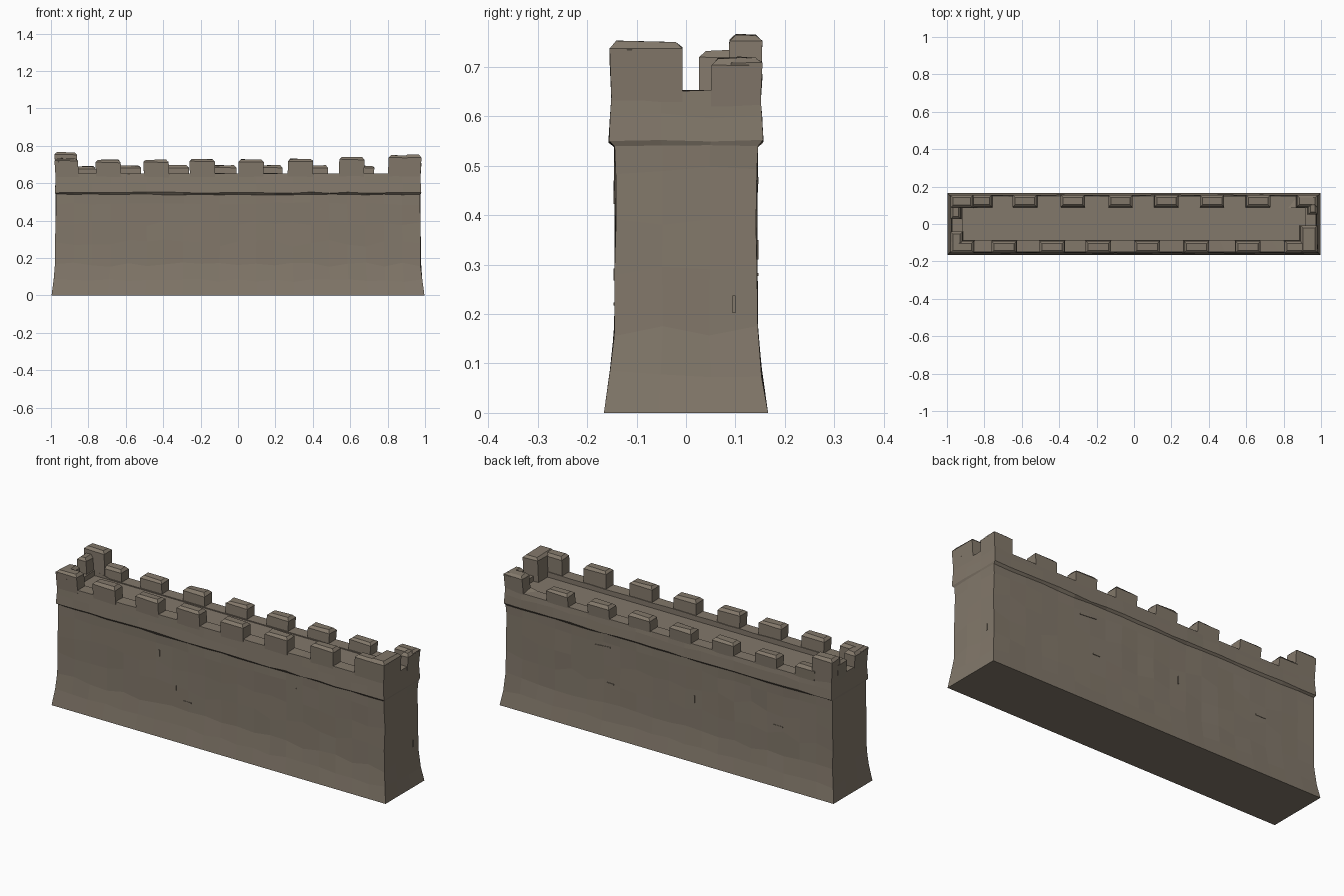
import bpy, bmesh, math, random
from mathutils import Vector, Matrix

if "Cube" in bpy.data.objects:
    bpy.data.objects.remove(bpy.data.objects["Cube"])

random.seed(4)
stone = bpy.data.materials.new("weathered_stone")
stone.diffuse_color = (0.225, 0.188, 0.145, 1)
stone.use_nodes = True
stone.node_tree.nodes["Principled BSDF"].inputs["Base Color"].default_value = stone.diffuse_color


def finish(name, bm):
    bmesh.ops.recalc_face_normals(bm, faces=bm.faces)
    mesh = bpy.data.meshes.new(name)
    bm.to_mesh(mesh)
    bm.free()
    mesh.materials.append(stone)
    obj = bpy.data.objects.new(name, mesh)
    bpy.context.collection.objects.link(obj)
    return obj


# Perimeter of the wall in unit coordinates, counter-clockwise from front left
NX, NY = 20, 3
outline = [(-1 + 2 * i / NX, -1) for i in range(NX)]
outline += [(1, -1 + 2 * i / NY) for i in range(NY)]
outline += [(1 - 2 * i / NX, 1) for i in range(NX)]
outline += [(-1, 1 - 2 * i / NY) for i in range(NY)]

# Wall: flared foot, worn faces, overhanging ledge, parapet lip, sunken walkway
# columns: height, half length, half depth, roughness in plan, roughness in height
levels = [
    (0.000, 0.997, 0.166, 0.000, 0.000),
    (0.080, 0.985, 0.153, 0.001, 0.008),
    (0.165, 0.977, 0.144, 0.002, 0.012),
    (0.280, 0.976, 0.143, 0.002, 0.020),
    (0.390, 0.975, 0.143, 0.002, 0.020),
    (0.490, 0.974, 0.144, 0.002, 0.008),
    (0.540, 0.975, 0.145, 0.001, 0.003),
    (0.550, 0.979, 0.156, 0.001, 0.004),
    (0.600, 0.976, 0.153, 0.001, 0.006),
    (0.652, 0.974, 0.150, 0.000, 0.002),
    (0.652, 0.915, 0.085, 0.000, 0.002),
    (0.625, 0.915, 0.085, 0.000, 0.000),
]
bm = bmesh.new()
rings = []
for z, hx, hy, rough, rough_z in levels:
    ring = []
    for u, v in outline:
        zz = z + random.uniform(-rough_z, rough_z)
        if z > 0.64 and v == 1 and abs(u) < 0.95:
            zz = 0.63                      # the back parapet is lower
        ring.append(bm.verts.new((u * hx + random.uniform(-rough, rough),
                                  v * hy + random.uniform(-rough, rough), zz)))
    rings.append(ring)
count = len(outline)
for low, high in zip(rings, rings[1:]):
    for i in range(count):
        j = (i + 1) % count
        bm.faces.new((low[i], low[j], high[j], high[i]))
bm.faces.new(rings[0][::-1])
bm.faces.new(rings[-1])
finish("wall", bm)


# Battlement block with a slight outward lean and worn, chamfered top
def merlon(name, x0, x1, y0, y1, top, chamfer=0.013):
    bm = bmesh.new()
    loops = []
    for z, inset, lean in ((0.612, 0, 0), (top - chamfer, 0, 1), (top, chamfer, 1)):
        loop = []
        for x, y in ((x0 + inset, y0 + inset), (x1 - inset, y0 + inset),
                     (x1 - inset, y1 - inset), (x0 + inset, y1 - inset)):
            wobble = random.uniform(-0.003, 0.003) if lean else 0
            loop.append(bm.verts.new((x * (1 + 0.007 * lean),
                                      y * (1 + 0.03 * lean), z + wobble)))
        loops.append(loop)
    for a, b in zip(loops, loops[1:]):
        for i in range(4):
            j = (i + 1) % 4
            bm.faces.new((a[i], a[j], b[j], b[i]))
    bm.faces.new(loops[0][::-1])
    bm.faces.new(loops[-1])
    finish(name, bm)


OUT, END = 0.150, 0.974
for i, (x, top) in enumerate(((-0.69, 0.725), (-0.435, 0.725), (-0.19, 0.73),
                              (0.07, 0.727), (0.332, 0.73), (0.605, 0.74))):
    merlon(f"front_merlon_{i + 1}", x - 0.067, x + 0.067, -OUT, -0.088, top)
for i, x in enumerate((-0.58, -0.325, -0.072, 0.172, 0.415, 0.66)):
    merlon(f"back_merlon_{i + 1}", x - 0.064, x + 0.064, 0.088, OUT, 0.695)

# Corner turrets, each made of a long-side and an end-side block
merlon("front_left_corner", -END, -0.85, -OUT, -0.088, 0.732)
merlon("front_left_corner_end", -END, -0.91, -OUT, -0.04, 0.729)
merlon("front_right_corner", 0.80, END, -OUT, -0.088, 0.748)
merlon("front_right_corner_end", 0.885, END, -OUT, -0.007, 0.751)
merlon("back_left_corner", -END, -0.855, 0.085, OUT, 0.765)
merlon("back_left_corner_step", -0.87, -0.755, 0.088, OUT, 0.69)
merlon("back_left_corner_end", -END, -0.92, 0.026, 0.10, 0.732)
merlon("back_right_corner", 0.865, END, 0.088, OUT, 0.72)
merlon("back_right_corner_end", 0.925, END, 0.05, OUT, 0.717)


# Small raised chips on the wall faces
def chip(name, location, length, angle, turn):
    bm = bmesh.new()
    bmesh.ops.create_cube(bm, size=1)
    bmesh.ops.scale(bm, vec=Vector((length, 0.009, 0.006)), verts=bm.verts)
    bm.transform(Matrix.Translation(location) @ Matrix.Rotation(turn, 4, 'Z')
                 @ Matrix.Rotation(angle, 4, 'Y'))
    finish(name, bm)


up = math.pi / 2
for i, (x, y, z, length, angle, turn) in enumerate((
        (-0.37, -0.142, 0.44, 0.035, up, 0), (-0.20, -0.142, 0.22, 0.045, 0, 0),
        (0.44, -0.142, 0.46, 0.025, -0.7, 0), (-0.27, -0.142, 0.28, 0.025, up, 0),
        (0.975, 0.097, 0.22, 0.035, up, up), (0.35, 0.142, 0.28, 0.04, 0, 0),
        (-0.15, 0.142, 0.33, 0.04, up, 0), (-0.65, 0.142, 0.32, 0.06, 0, 0),
        (0.40, 0.142, 0.47, 0.10, 0.08, 0))):
    chip(f"chip_{i + 1}", (x, y, z), length, angle, turn)
